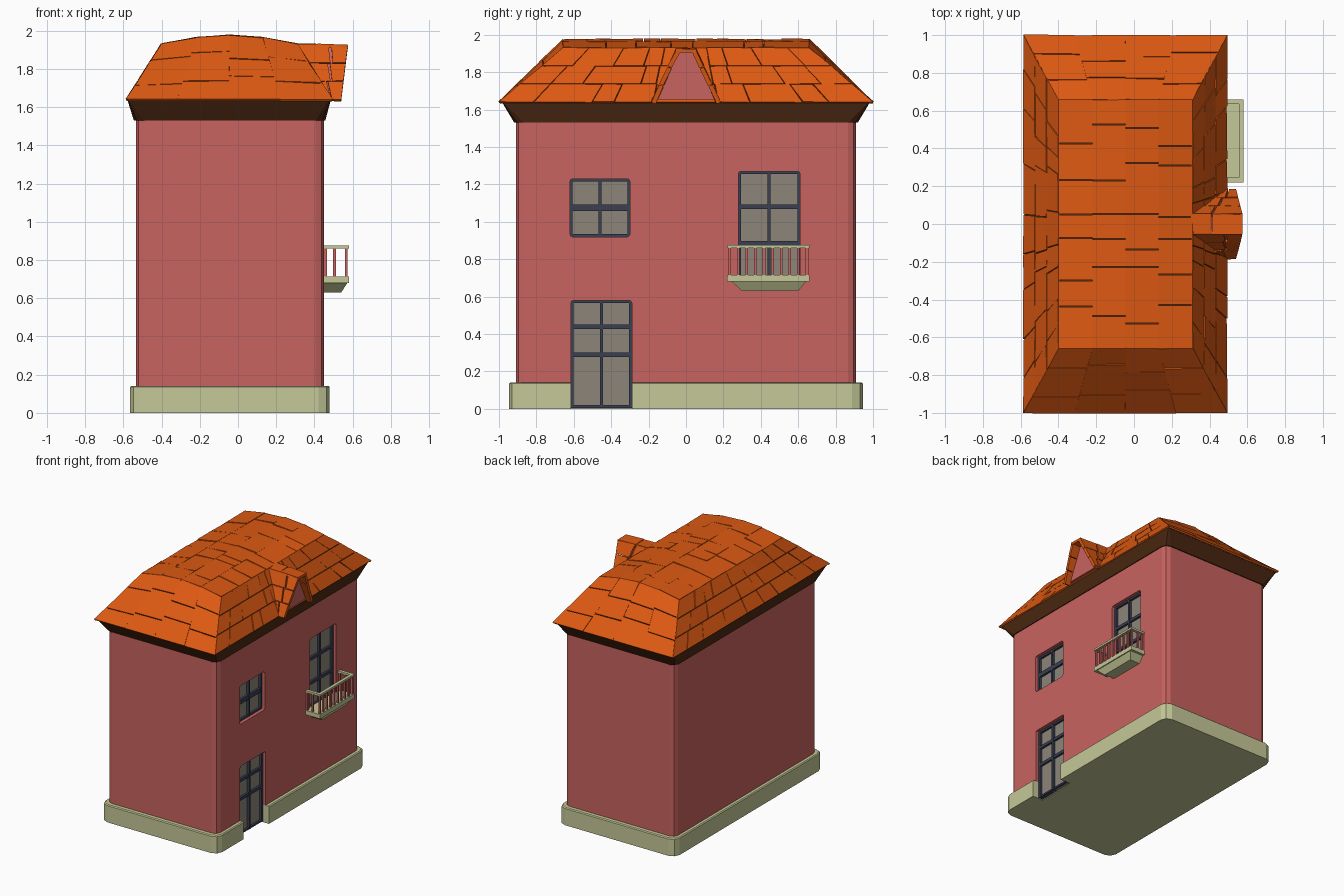
import bpy, bmesh, random
from mathutils import Vector

if "Cube" in bpy.data.objects:
    bpy.data.objects.remove(bpy.data.objects["Cube"])

random.seed(4)


def material(name, rgb):
    m = bpy.data.materials.new(name)
    m.diffuse_color = (*rgb, 1)
    m.use_nodes = True
    m.node_tree.nodes["Principled BSDF"].inputs["Base Color"].default_value = m.diffuse_color
    return m


PINK = material("pink_plaster", (0.58, 0.125, 0.115))
GREEN = material("pale_stone", (0.56, 0.58, 0.31))
BROWN = material("dark_wood", (0.075, 0.022, 0.006))
ORANGE = material("orange_tile", (0.72, 0.1, 0.006))
NAVY = material("navy_frame", (0.042, 0.05, 0.085))
GLASS = material("window_glass", (0.27, 0.235, 0.19))


def finish(name, bm, mat):
    bmesh.ops.recalc_face_normals(bm, faces=bm.faces)
    me = bpy.data.meshes.new(name)
    bm.to_mesh(me)
    bm.free()
    ob = bpy.data.objects.new(name, me)
    bpy.context.collection.objects.link(ob)
    me.materials.append(mat)
    return ob


def loft(bm, rings):
    vs = [[bm.verts.new(p) for p in r] for r in rings]
    n = len(vs[0])
    for a, b in zip(vs, vs[1:]):
        for i in range(n):
            j = (i + 1) % n
            bm.faces.new((a[i], a[j], b[j], b[i]))
    bm.faces.new(vs[0][::-1])
    bm.faces.new(vs[-1])


def rect(x0, x1, y0, y1, z):
    return [(x0, y0, z), (x1, y0, z), (x1, y1, z), (x0, y1, z)]


def box(bm, x0, x1, y0, y1, z0, z1):
    loft(bm, [rect(x0, x1, y0, y1, z0), rect(x0, x1, y0, y1, z1)])


def rounded(x0, x1, y0, y1, z, c):
    # rectangle with two-segment rounded corners
    pts = []
    k = 0.3 * c
    for x, y, sx, sy, flip in ((x0, y0, 1, 1, 0), (x1, y0, -1, 1, 1),
                               (x1, y1, -1, -1, 0), (x0, y1, 1, -1, 1)):
        corner = [(x, y + sy * c, z), (x + sx * k, y + sy * k, z), (x + sx * c, y, z)]
        pts += corner[::-1] if flip else corner
    return pts


def cut(target, y0, y1, z0, z1):
    # recessed opening in the right wall
    bm = bmesh.new()
    box(bm, 0.385, 0.7, y0, y1, z0, z1)
    edges = [e for e in bm.edges if abs(e.verts[0].co.x - e.verts[1].co.x) > 0.1]
    bmesh.ops.bevel(bm, geom=edges, offset=0.014, segments=2, profile=0.5, affect='EDGES')
    cutter = finish("opening_cutter", bm, NAVY)
    cutter.hide_render = True
    mod = target.modifiers.new("opening", 'BOOLEAN')
    mod.operation, mod.object, mod.solver = 'DIFFERENCE', cutter, 'EXACT'
    bpy.context.view_layer.objects.active = target
    bpy.ops.object.modifier_apply(modifier=mod.name)
    bpy.data.objects.remove(cutter)


# walls, plinth and flared eave
bm = bmesh.new()
loft(bm, [rounded(-.535, .45, -.91, .91, z, .045) for z in (.004, 1.56)])
walls = finish("walls", bm, PINK)
bm = bmesh.new()
loft(bm, [rounded(-.565, .48, -.947, .947, 0, .06),
          rounded(-.565, .48, -.947, .947, .135, .06),
          rounded(-.558, .473, -.94, .94, .142, .06)])
plinth = finish("plinth", bm, GREEN)
bm = bmesh.new()
loft(bm, [rounded(-.545, .457, -.918, .918, 1.53, .05),
          rounded(-.58, .487, -.985, .985, 1.642, .008)])
finish("eave", bm, BROWN)


# windows and doors: recess, pane, frame and glazing bars
def window(name, y0, y1, z0, z1, bars, base=None):
    cut(walls, y0, y1, z0 if base is None else base, z1)
    bm = bmesh.new()
    box(bm, .38, .405, y0, y1, z0, z1)
    finish(name + "_glass", bm, GLASS)
    bm = bmesh.new()
    w, ym = .014, (y0 + y1) / 2
    for a, b in ((y0, y0 + w), (ym - .008, ym + .008), (y1 - w, y1)):
        box(bm, .386, .425, a, b, z0, z1)
    for zc, h in bars + [(z0 + w / 2, w), (z1 - w / 2, w)]:
        box(bm, .386, .422, y0, y1, zc - h / 2, zc + h / 2)
    finish(name + "_frame", bm, NAVY)


window("small_window", -.62, -.30, .92, 1.23, [(1.075, .035)])
window("balcony_door", .28, .61, .69, 1.27, [(1.08, .024), (.885, .024)])
window("front_door", -.615, -.29, .006, .58, [(.44, .024), (.29, .024)], -.1)
cut(plinth, -.615, -.29, -.1, .58)

# balcony slab with tapered underside, rail and balusters
bm = bmesh.new()
loft(bm, [rect(.44, .54, .30, .60, .63), rect(.44, .572, .245, .64, .68)])
box(bm, .44, .58, .22, .66, .68, .715)
finish("balcony_slab", bm, GREEN)
bm = bmesh.new()
box(bm, .555, .58, .22, .66, .86, .876)
for y in (.22, .635):
    box(bm, .44, .555, y, y + .025, .86, .876)
finish("balcony_rail", bm, GREEN)
bm = bmesh.new()
spots = [(.567, .233 + i * .414 / 9) for i in range(10)]
spots += [(x, y) for x in (.458, .505) for y in (.233, .647)]
for x, y in spots:
    box(bm, x - .007, x + .007, y - .007, y + .007, .71, .865)
finish("balusters", bm, PINK)

# roof core under the tiles
TOP = [(-.40, 1.93), (-.22, 1.963), (-.045, 1.976), (.13, 1.963), (.31, 1.93)]
X0, X1, YB, YT = -.585, .492, 1.0, .658
bm = bmesh.new()
for p in rect(X0 + .015, X1 - .015, -YB + .02, YB - .02, 1.632):
    bm.verts.new(p)
for x, z in TOP:
    for y in (-YT, YT):
        bm.verts.new((x, y * .985, z - .012))
bmesh.ops.convex_hull(bm, input=bm.verts)
finish("roof_core", bm, BROWN)


def splits(n):
    inner = [(i + random.uniform(-.32, .32)) / n for i in range(1, n)]
    return [0] + inner + [1]


def tiles(bm, a, b, c, d, bands, n, centre, thick=.014):
    # staggered thin tiles over quad a-b-c-d: bands along d-a, random splits along a-b
    a, b, c, d = map(Vector, (a, b, c, d))
    nor = (c - a).cross(d - b).normalized()
    if nor.dot((a + b + c + d) / 4 - Vector(centre)) < 0:
        nor = -nor

    def at(u, v):
        return a.lerp(b, u).lerp(d.lerp(c, u), v)
    gu = .0025 / (b - a).length
    gv = .0025 / (d - a).length
    for k in range(bands):
        v0, v1 = k / bands, (k + 1) / bands
        s = splits(n)
        for u0, u1 in zip(s, s[1:]):
            p = (gu if u0 > 0 else 0, gu if u1 < 1 else 0)
            q = (gv if v0 > 0 else 0, gv if v1 < 1 else 0)
            top = [at(u, v) + nor * random.uniform(-.002, .005)
                   for u, v in ((u0 + p[0], v0 + q[0]), (u1 - p[1], v0 + q[0]),
                                (u1 - p[1], v1 - q[1]), (u0 + p[0], v1 - q[1]))]
            loft(bm, [[t - nor * thick for t in top], top])


# roof tiles: two long slopes, four crown strips, two hipped ends
MID = (-.045, 0, 1.5)
bm = bmesh.new()
for xb, xt in ((X0, TOP[0][0]), (X1, TOP[-1][0])):
    tiles(bm, (xb, -YB, 1.64), (xb, YB, 1.64), (xt, YT, 1.93), (xt, -YT, 1.93), 3, 9, MID)
for i in range(4):
    (xa, za), (xb, zb) = TOP[i], TOP[i + 1]
    tiles(bm, (xa, -YT, za), (xa, YT, za), (xb, YT, zb), (xb, -YT, zb), 1, 7, MID)
    ea, eb = (X0 + (X1 - X0) * j / 4 for j in (i, i + 1))
    for s in (-1, 1):
        tiles(bm, (ea, s * YB, 1.64), (xa, s * YT, za), (xb, s * YT, zb),
              (eb, s * YB, 1.64), 1, 3, MID)
finish("roof_tiles", bm, ORANGE)

# dormer: trapezoid body with a tiled hood
bm = bmesh.new()
loft(bm, [[(x, -.16, 1.655), (x, .16, 1.655), (x, .04, 1.915), (x, -.04, 1.915)]
          for x in (.32, .50)])
finish("dormer_body", bm, PINK)
bm = bmesh.new()
HOOD = (.42, 0, 1.72)
for s in (-1, 1):
    tiles(bm, (.45, s * .185, 1.64), (.54, s * .185, 1.64),
          (.575, s * .05, 1.925), (.30, s * .05, 1.93), 3, 2, HOOD, .024)
tiles(bm, (.30, -.055, 1.93), (.575, -.055, 1.925),
      (.575, .055, 1.925), (.30, .055, 1.93), 1, 2, HOOD, .02)
finish("dormer_tiles", bm, ORANGE)
